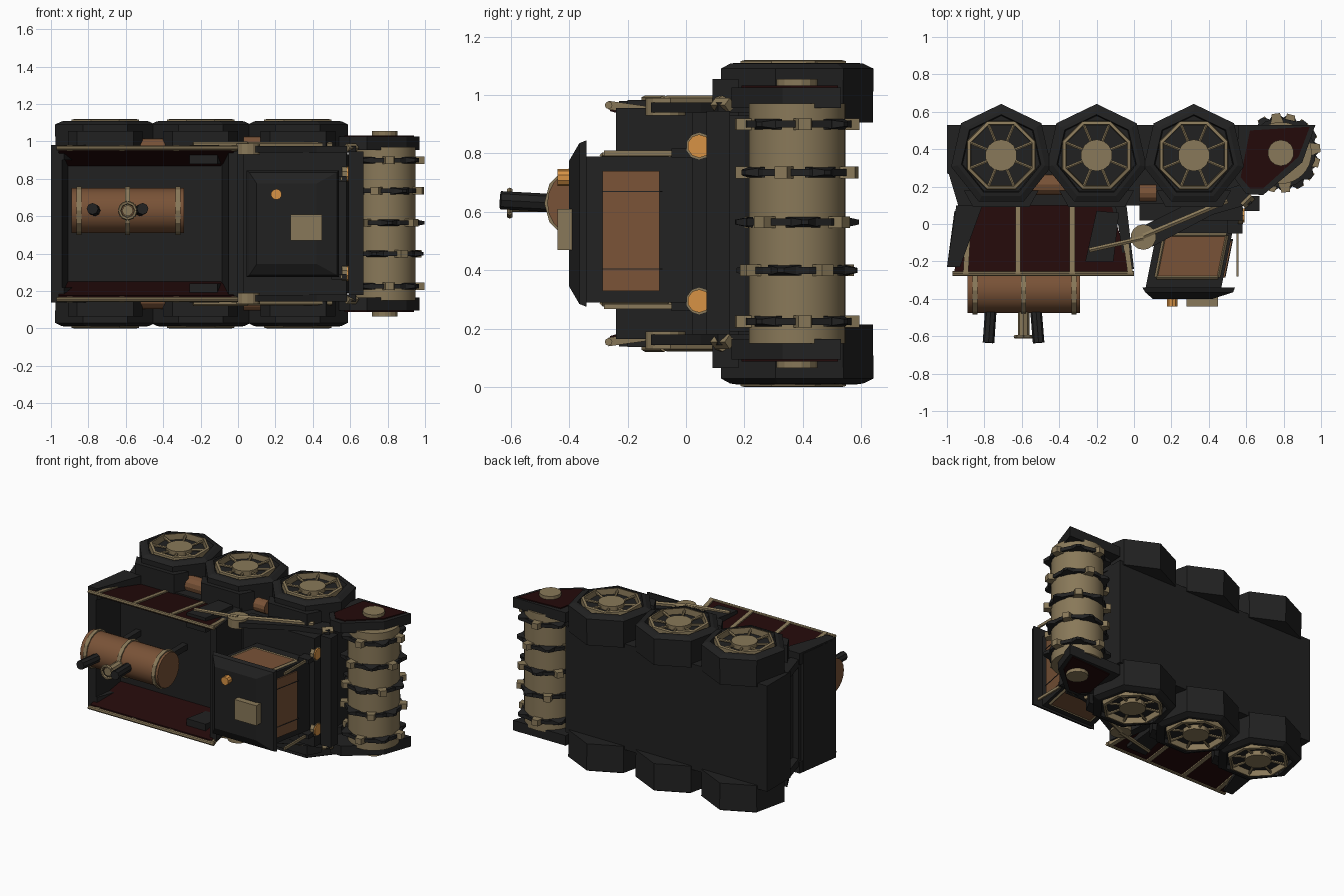
import bpy, bmesh, math
from mathutils import Vector, Matrix

if "Cube" in bpy.data.objects:
    bpy.data.objects.remove(bpy.data.objects["Cube"])

# The truck lies on its side: forward is +x, its roof faces -y, its width runs along z.
W = 1.12  # overall width; the two sides mirror about z = W / 2


def material(name, r, g, b):
    m = bpy.data.materials.new(name)
    m.diffuse_color = (r, g, b, 1)
    m.use_nodes = True
    m.node_tree.nodes["Principled BSDF"].inputs["Base Color"].default_value = m.diffuse_color
    return m


BLACK = material("black", 0.0155, 0.0155, 0.0155)
GOLD = material("dull gold", 0.25, 0.19, 0.1)
COPPER = material("copper", 0.19, 0.085, 0.038)
RED = material("dark red", 0.017, 0.003, 0.003)
ORANGE = material("orange", 0.68, 0.29, 0.06)


def finish(name, bm, mat, both=False, smooth=False):
    """Turn a bmesh into an object, optionally adding the mirrored twin."""
    if both:
        ret = bmesh.ops.duplicate(bm, geom=bm.verts[:] + bm.edges[:] + bm.faces[:])
        for v in ret["geom"]:
            if isinstance(v, bmesh.types.BMVert):
                v.co.z = W - v.co.z
    bmesh.ops.recalc_face_normals(bm, faces=bm.faces[:])
    me = bpy.data.meshes.new(name)
    bm.to_mesh(me)
    bm.free()
    me.materials.append(mat)
    ob = bpy.data.objects.new(name, me)
    bpy.context.collection.objects.link(ob)
    if smooth:
        bpy.ops.object.select_all(action='DESELECT')
        ob.select_set(True)
        bpy.context.view_layer.objects.active = ob
        bpy.ops.object.shade_smooth_by_angle(angle=math.radians(40))
    return ob


def hull(name, pts, mat, both=False):
    bm = bmesh.new()
    for p in pts:
        bm.verts.new(p)
    bmesh.ops.convex_hull(bm, input=bm.verts[:])
    return finish(name, bm, mat, both)


def box(name, x0, x1, y0, y1, z0, z1, mat, both=False):
    return prism(name, [(x0, y0), (x1, y0), (x1, y1), (x0, y1)], z0, z1, mat, both)


def prism(name, profile, z0, z1, mat, both=False):
    """Extrude an xy profile along z."""
    bm = bmesh.new()
    f = bm.faces.new([bm.verts.new((x, y, z0)) for x, y in profile])
    ext = bmesh.ops.extrude_face_region(bm, geom=[f])["geom"]
    bmesh.ops.translate(bm, vec=(0, 0, z1 - z0),
                        verts=[v for v in ext if isinstance(v, bmesh.types.BMVert)])
    return finish(name, bm, mat, both)


def rod(name, p, q, r, mat, sides=8, both=False, smooth=False):
    """Cylinder between two points."""
    p, q = Vector(p), Vector(q)
    d = q - p
    bm = bmesh.new()
    rot = d.to_track_quat('Z', 'Y').to_matrix().to_4x4()
    bmesh.ops.create_cone(bm, cap_ends=True, segments=sides, radius1=r, radius2=r,
                          depth=d.length, matrix=Matrix.Translation((p + q) / 2) @ rot)
    return finish(name, bm, mat, both, smooth)


def loft(name, cx, cy, rings, sides, phase, mat, both=False, closed=False):
    """Stack of polygons (radius, z) around a z axis; closed makes an annulus."""
    bm = bmesh.new()
    loops = []
    for r, z in rings:
        a = [phase + math.tau * i / sides for i in range(sides)]
        loops.append([bm.verts.new((cx + r * math.cos(t), cy + r * math.sin(t), z)) for t in a])
    pairs = list(zip(loops, loops[1:]))
    if closed:
        pairs.append((loops[-1], loops[0]))
    else:
        bm.faces.new(loops[0])
        bm.faces.new(loops[-1])
    for a, b in pairs:
        for i in range(sides):
            j = (i + 1) % sides
            bm.faces.new((a[i], a[j], b[j], b[i]))
    return finish(name, bm, mat, both)


# ---- Wheels: seven-sided tyres with spoked gold rims
for k, wx in enumerate((-0.71, -0.20, 0.32)):
    wy = 0.367
    n = "wheel%d_" % (k + 1)
    loft(n + "tyre", wx, wy, [(0.272, 0.905), (0.275, 1.09), (0.24, 1.107), (0.218, 1.11), (0.212, 1.08)],
         7, math.pi / 2, BLACK, True)
    loft(n + "rim", wx, wy, [(0.2, 1.07), (0.195, 1.116), (0.178, 1.12), (0.174, 1.07)],
         8, math.pi / 8, GOLD, True, closed=True)
    for s in range(8):
        t = math.pi / 8 + s * math.pi / 4
        c, d = math.cos(t), math.sin(t)
        rod(n + "spoke", (wx + .07 * c, wy + .07 * d, 1.09), (wx + .18 * c, wy + .18 * d, 1.1),
            0.009, GOLD, 6, True)
    rod(n + "hub", (wx, wy, 1.0), (wx, wy, 1.11), 0.085, GOLD, 14, True)
    # Fender ledge above each wheel
    prism(n + "fender", [(wx - .2, .18), (wx - .15, .09), (wx + .15, .09), (wx + .2, .18)],
          0.91, 1.055, BLACK, True)

# ---- Chassis and side tanks
prism("chassis", [(-1, .53), (-1, .27), (-.9, .25), (-.9, .1), (.58, .1), (.6, .2), (.56, .3), (.56, .53)],
      0.19, 0.93, BLACK)
prism("chassis_rear_plate", [(-.88, .3), (-1, .3), (-.94, .1), (-.88, .1)], .88, .935, BLACK, True)
rod("rear_side_tank", (-.58, .21, .96), (-.36, .21, .96), .055, COPPER, 12, True)
rod("front_side_tank", (.03, .165, .98), (.12, .165, .98), .045, COPPER, 12, True)

# ---- Dump bed
box("bed_floor", -.94, -.06, 0, .1, .2, .92, BLACK)
hull("bed_side", [(-.93, .1, .84), (-.93, .1, .92), (-.12, .1, .84), (-.12, .1, .92),
                  (-.96, -.26, .945), (-.96, -.26, .97), (-.02, -.26, .945), (-.02, -.26, .97)], RED, True)
prism("bed_front_wall", [(-.1, .1), (-.05, -.24), (0, -.24), (-.04, .1)], .165, .955, BLACK)
prism("bed_rear_wall", [(-.96, .07), (-1, -.23), (-.94, -.23), (-.9, .07)], .15, .97, BLACK)
prism("bed_rear_post", [(-.95, .1), (-1, -.23), (-.93, -.23), (-.81, .1)], .9, .98, BLACK, True)
prism("bed_front_brace", [(-.2, .07), (-.08, .06), (-.11, -.2), (-.26, -.2)], .88, .982, BLACK, True)
rod("bed_top_rail", (-.97, -.265, .965), (0, -.265, .965), .013, GOLD, 8, True)
for x, dx in ((-.88, .02), (-.62, 0), (-.33, 0), (-.07, .05)):
    hull("bed_rib", [(x + s * .014 + e * dx * (-1 if x < -.5 else 1), y, z)
                     for s in (-1, 1) for e, y, z0 in ((0, .09, .9), (1, -.265, .95)) for z in (z0, z0 + .03)],
         GOLD, True)

# ---- Barrel in the bed, with bands, pipes and a valve
bx, by, bz = -.59, -.355, .63
rod("barrel", (-.89, by, bz), (-.29, by, bz), .12, COPPER, 20, smooth=True)
for x in (-.85, -.59, -.32):
    rod("barrel_band", (x - .013, by, bz), (x + .013, by, bz), .13, GOLD, 12)
for x in (-.77, -.41):
    box("barrel_cradle", x - .02, x + .02, -.25, .01, bz - .02, bz + .02, BLACK)
rod("barrel_pipe_rear", (-.765, -.45, bz), (-.778, -.635, bz + .01), .031, BLACK, 8)
rod("barrel_pipe_front", (-.525, -.45, bz), (-.51, -.635, bz + .01), .031, BLACK, 8)
rod("valve_stem", (bx, -.46, bz), (bx, -.6, bz), .03, GOLD, 8)
loft_ring = [(.05, .025), (.05, -.025)]
for i in range(8):  # open hand wheel on the valve
    a, b = (math.tau * (i + j) / 8 for j in (0, 1))
    rod("valve_wheel", (bx + .044 * math.cos(a), -.603, bz + .044 * math.sin(a)),
        (bx + .044 * math.cos(b), -.603, bz + .044 * math.sin(b)), .01, GOLD, 6)

# ---- Cab: platform, leaning body, windows and roof
box("cab_platform", .03, .58, .02, .11, .18, .94, BLACK)


def front(y):
    return .535 + .2 * y


def back(y):
    return .13 + .2 * y


prism("cab_body", [(back(.03), .03), (front(.03), .03), (front(-.35), -.35), (back(-.35), -.35)],
      .29, .79, BLACK)
for side, za, zb in (("left", .788, .798), ("right", .282, .292)):
    win = [(.165, -.06), (.495, -.06), (.45, -.285), (.12, -.285)]
    prism(side + "_window", win, za, zb, COPPER)
    zc = (za + zb) / 2
    for p, q in zip(win, win[1:] + win[:1]):
        rod(side + "_window_frame", (*p, zc), (*q, zc), .011, GOLD, 4)
prism("windscreen", [(front(-.09), -.09), (front(-.09) + .008, -.09),
                     (front(-.285) + .008, -.285), (front(-.285), -.285)], .33, .74, COPPER)
for z in (.405, .67):
    prism("windscreen_bar", [(front(-.08), -.08), (front(-.08) + .011, -.08),
                             (front(-.285) + .011, -.285), (front(-.285), -.285)], z - .002, z + .002, BLACK)
# Mirror blades beside the windscreen
for z in (.276, .801):
    box("mirror_blade", .548, .56, -.28, -.04, z - .009, z + .009, GOLD)
    box("mirror_bracket", .5, .58, -.05, .03, z - .015, z + .015, BLACK)
hull("cab_roof", [(x, -.34, z) for x in (.045, .54) for z in (.275, .845)]
     + [(x, -.365, z) for x in (.06, .53) for z in (.285, .835)]
     + [(x, -.4, z) for x in (.1, .42) for z in (.345, .775)], BLACK)
box("roof_box", .28, .45, -.44, -.37, .47, .61, GOLD)
rod("roof_beacon", (.205, -.39, .717), (.205, -.44, .717), .029, ORANGE, 10)
rod("headlight", (.56, .045, .825), (.59, .045, .825), .04, ORANGE, 10, True)
rod("headlight_ring", (.555, .045, .825), (.582, .045, .825), .046, GOLD, 10, True)

# ---- Bumper and lifting arms
box("front_bumper", .59, .67, .07, .15, .18, .945, BLACK)
prism("lift_arm", [(.02, -.12), (.1, -.12), (.42, .05), (.63, .11), (.6, .22), (.35, .14), (.03, -.02)],
      .94, .975, BLACK, True)
rod("lift_pivot", (.05, -.07, .93), (.05, -.07, .99), .068, GOLD, 14, True)
rod("lift_rod", (-.24, -.14, .985), (.05, -.075, .985), .014, GOLD, 6, True)
rod("lift_rod_front", (.05, -.065, .982), (.5, .125, .982), .016, GOLD, 6, True)
rod("lift_joint", (.58, .1, .965), (.63, .15, .965), .025, GOLD, 4, True)

# ---- Crushing drum at the front, with side plates and toothed rings
dx, dy = .785, .38
rod("drum", (dx, dy, .15), (dx, dy, .97), .165, GOLD, 32, smooth=True)
rod("drum_axle", (dx, dy, .065), (dx, dy, 1.055), .07, GOLD, 14)
prism("drum_side_plate", [(.56, .53), (.54, .24), (.6, .16), (.69, .155), (.9, .33), (.97, .53)],
      .955, 1.025, BLACK, True)
prism("drum_side_panel", [(.62, .5), (.57, .25), (.62, .19), (.69, .19), (.88, .36), (.94, .52)],
      1.02, 1.032, RED, True)
for k, z in enumerate((.225, .4, .565, .735, .9)):
    rod("drum_ring", (dx, dy, z - .012), (dx, dy, z + .012), .187, BLACK, 14)
    for i in range(8):  # gold blocks alternate with black spikes
        t = math.tau * (i / 8 + k * .0625 + .02)
        u, v = Vector((math.cos(t), math.sin(t), 0)), Vector((-math.sin(t), math.cos(t), 0))
        c = Vector((dx, dy, z))
        gold = i % 2 == 0
        shape = ((.155, .033, .02), (.212, .022, .02)) if gold else ((.16, .06, .018), (.212, .012, .008))
        hull("drum_tooth", [c + u * r + v * s * w + Vector((0, 0, e * h))
                            for r, w, h in shape for s in (-1, 1) for e in (-1, 1)], GOLD if gold else BLACK)
